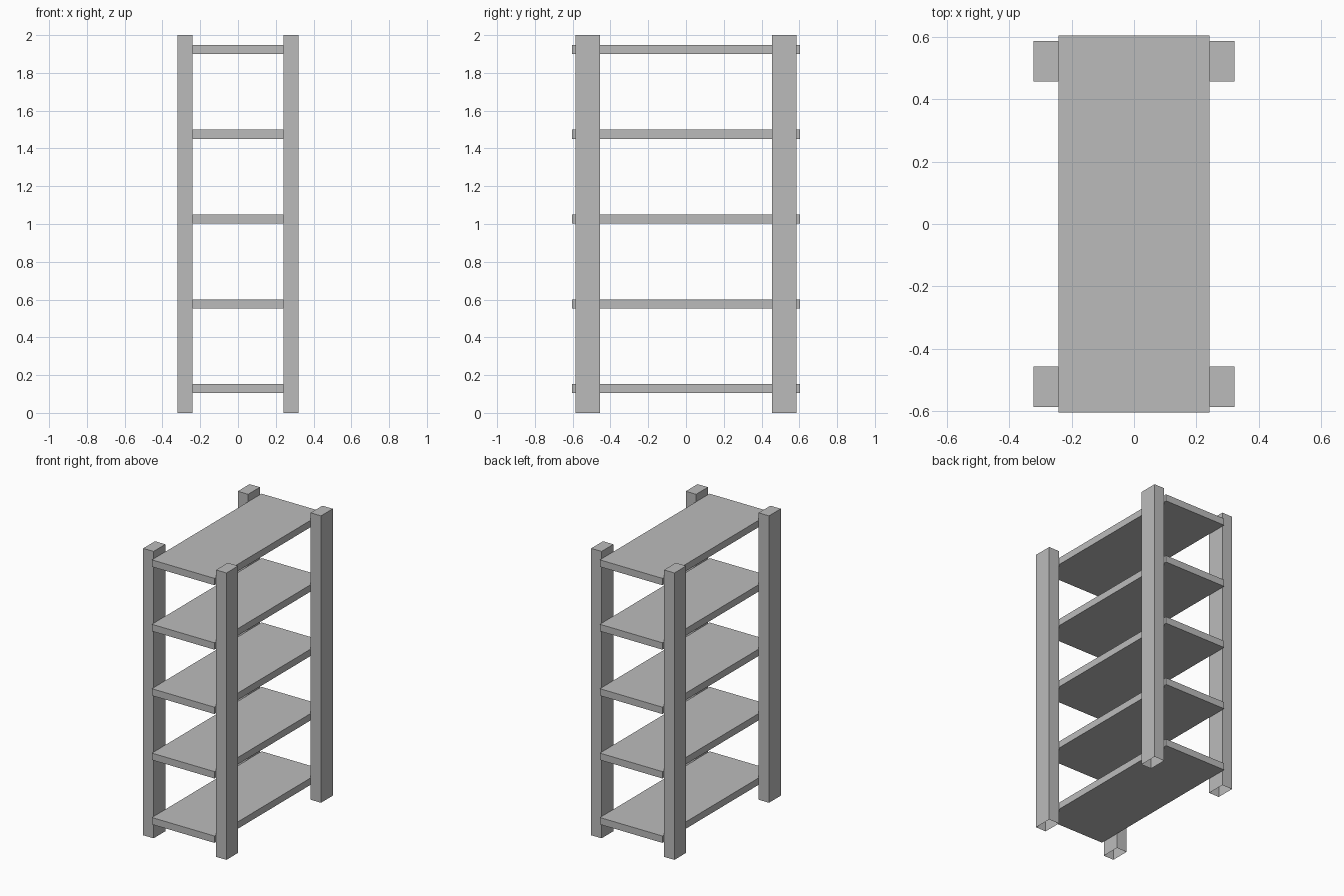
import bpy
import bmesh

cube = bpy.data.objects.get("Cube")
if cube:
    bpy.data.objects.remove(cube, do_unlink=True)

# One plain grey for the whole rack
grey = bpy.data.materials.new("plain_grey")
grey.use_nodes = True
colour = (0.5, 0.5, 0.5, 1)
grey.diffuse_color = colour
grey.node_tree.nodes["Principled BSDF"].inputs["Base Color"].default_value = colour


def box(name, size, centre, open_bottom=False):
    """Flat-shaded box, optionally without its underside."""
    bm = bmesh.new()
    bmesh.ops.create_cube(bm, size=1)
    bmesh.ops.scale(bm, vec=size, verts=bm.verts)
    if open_bottom:
        bm.normal_update()
        under = [f for f in bm.faces if f.normal.z < -0.5]
        bmesh.ops.delete(bm, geom=under, context='FACES_ONLY')
    mesh = bpy.data.meshes.new(name)
    bm.to_mesh(mesh)
    bm.free()
    mesh.materials.append(grey)
    obj = bpy.data.objects.new(name, mesh)
    obj.location = centre
    bpy.context.collection.objects.link(obj)
    return obj


# Corner posts, open underneath, standing outside the shelf edges
POST_X, POST_Y, HEIGHT = 0.08, 0.13, 2.0
SHELF_X, SHELF_Y, THICK = 0.482, 1.208, 0.048
for side, sx in (("left", 1), ("right", -1)):
    for end, sy in (("front", -1), ("back", 1)):
        x = sx * (SHELF_X + POST_X) / 2
        box(f"{end}_{side}_post", (POST_X, POST_Y, HEIGHT),
            (x, sy * 0.521, HEIGHT / 2), open_bottom=True)

# Evenly spaced shelves
for i in range(5):
    z = 0.128 + i * 0.449
    box(f"shelf_{i + 1}", (SHELF_X, SHELF_Y, THICK), (0, 0, z))
